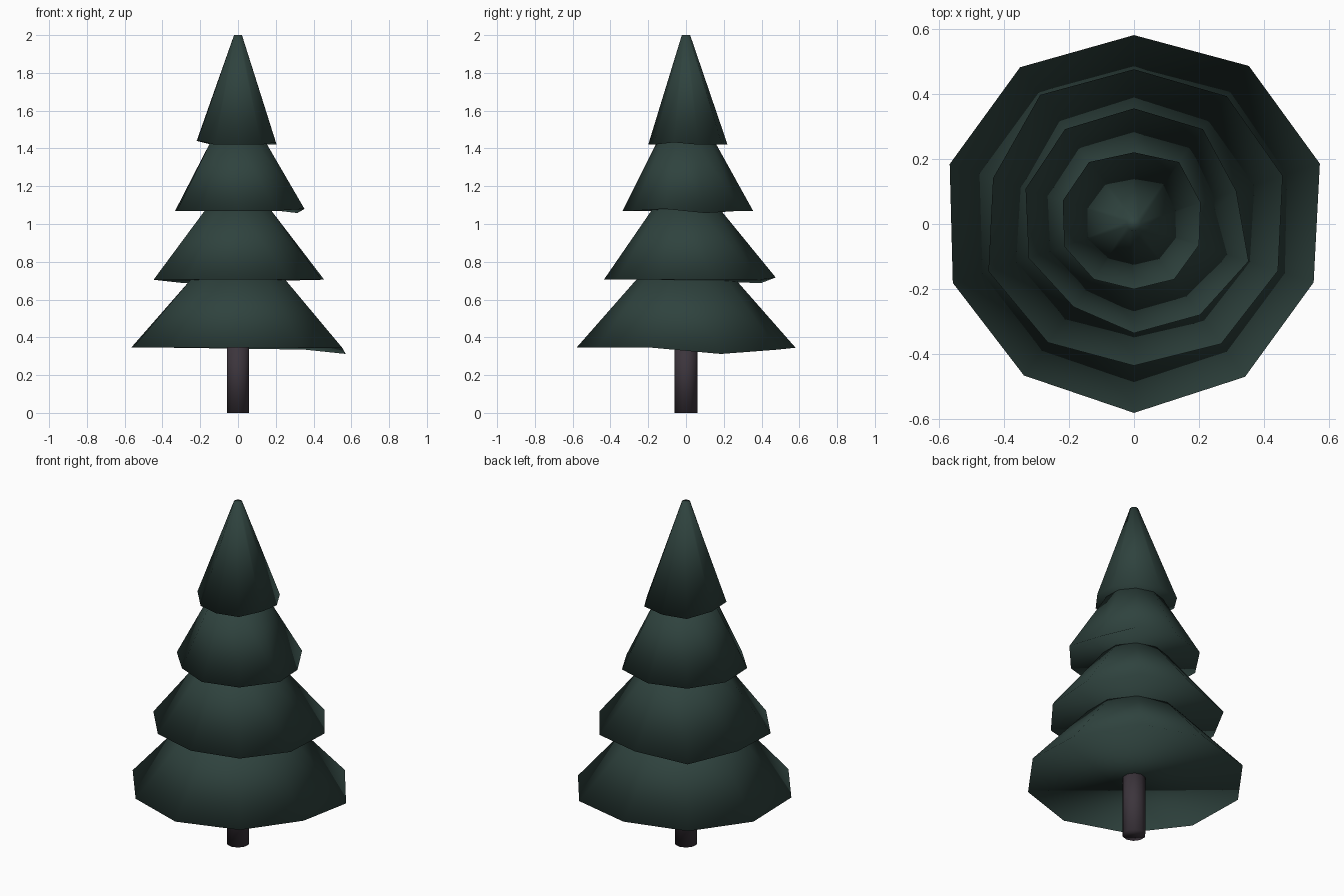
import bpy, bmesh
from math import sin, cos, radians

if "Cube" in bpy.data.objects:
    bpy.data.objects.remove(bpy.data.objects["Cube"])

SIDES = 10


def material(name, rgb):
    m = bpy.data.materials.new(name)
    m.diffuse_color = (*rgb, 1)
    m.use_nodes = True
    m.node_tree.nodes["Principled BSDF"].inputs["Base Color"].default_value = m.diffuse_color
    return m


def frustum(name, bottom, top, mat):
    """Closed ten-sided frustum; each ring is a list of (radius, z)."""
    bm = bmesh.new()
    rings = []
    for ring in (bottom, top):
        verts = []
        for i, (r, z) in enumerate(ring):
            a = radians(90 - 36 * i)
            verts.append(bm.verts.new((r * cos(a), r * sin(a), z)))
        rings.append(verts)
    lo, hi = rings
    for i in range(SIDES):
        j = (i + 1) % SIDES
        bm.faces.new((lo[i], lo[j], hi[j], hi[i]))
    bm.faces.new(lo)
    bm.faces.new(hi)
    bmesh.ops.recalc_face_normals(bm, faces=bm.faces)
    for f in bm.faces:
        f.smooth = True
    mesh = bpy.data.meshes.new(name)
    bm.to_mesh(mesh)
    bm.free()
    ob = bpy.data.objects.new(name, mesh)
    mesh.materials.append(mat)
    bpy.context.collection.objects.link(ob)
    return ob


green = material("needles", (0.028, 0.055, 0.048))
bark = material("bark", (0.045, 0.035, 0.045))

# Trunk
frustum("trunk", [(0.062, 0)] * SIDES, [(0.062, 0.40)] * SIDES, bark)

# Branch tiers: rim height, top height, top radius, uneven rim radii,
# and height offsets for the drooping or lifted rim corners
tiers = [
    (0.345, 0.72, 0.250,
     [.58, .60, .60, .58, .58, .58, .575, .585, .595, .595], {2: -.033, 1: -.01}),
    (0.705, 1.09, 0.170,
     [.475, .485, .48, .465, .455, .435, .45, .47, .455, .49], {0: .012, 9: -.018}),
    (1.07, 1.44, 0.150,
     [.355, .36, .33, .37, .345, .335, .315, .34, .35, .36], {2: -.012, 3: .01}),
    (1.42, 2.00, 0.022,
     [.22, .235, .215, .21, .21, .20, .21, .225, .23, .235], {7: .022, 8: .02, 3: .012}),
]
for n, (z0, z1, r1, radii, offsets) in enumerate(tiers, 1):
    rim = [(r, z0 + offsets.get(i, 0)) for i, r in enumerate(radii)]
    frustum(f"branch_tier_{n}", rim, [(r1, z1)] * SIDES, green)
